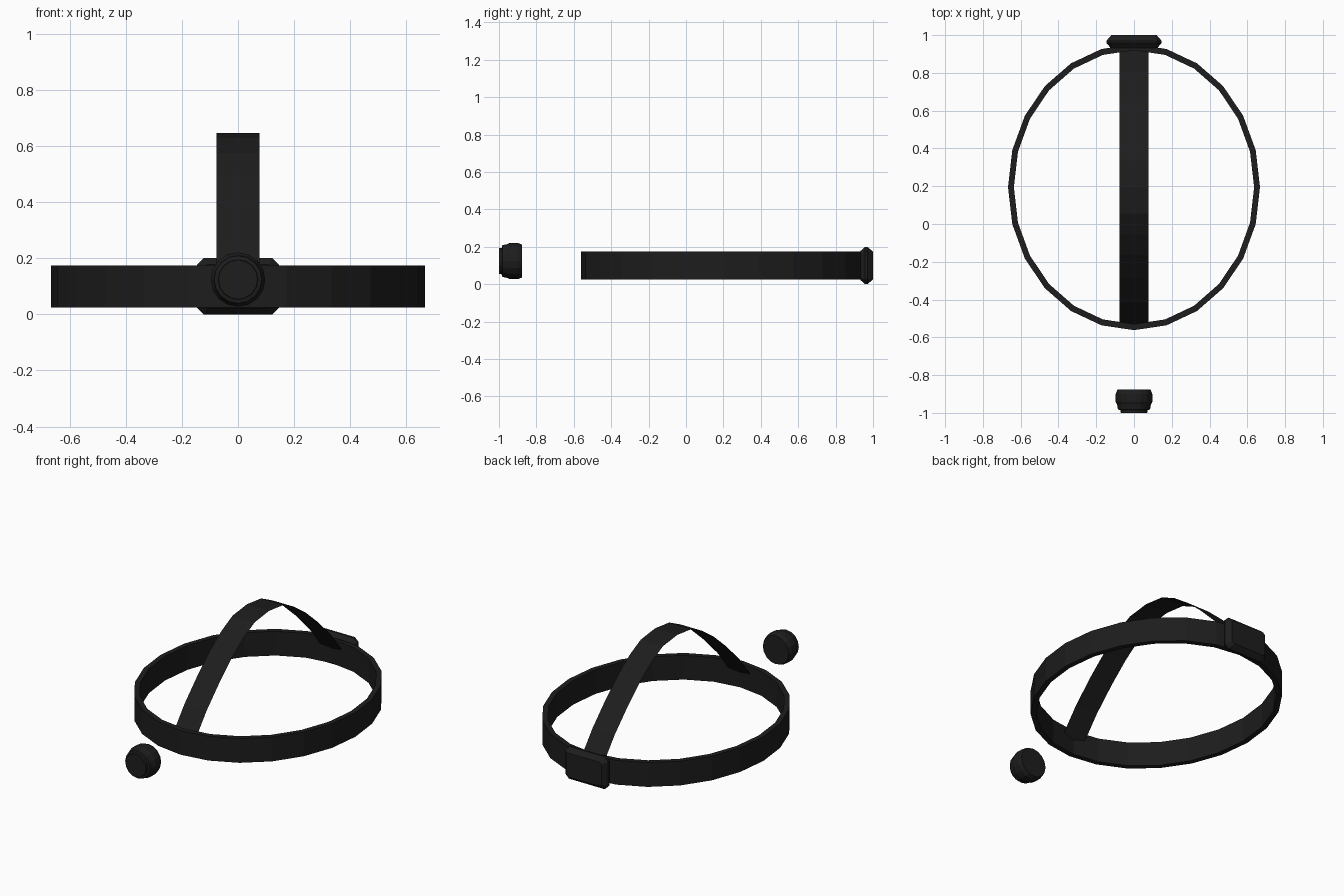
import bpy, bmesh, math

if "Cube" in bpy.data.objects:
    bpy.data.objects.remove(bpy.data.objects["Cube"])

black = bpy.data.materials.new("matte black")
black.diffuse_color = (0.0123, 0.0123, 0.0123, 1)
black.use_nodes = True
black.node_tree.nodes["Principled BSDF"].inputs["Base Color"].default_value = black.diffuse_color


def make_object(name, bm, fix_normals=True):
    if fix_normals:
        bmesh.ops.recalc_face_normals(bm, faces=bm.faces)
    mesh = bpy.data.meshes.new(name)
    bm.to_mesh(mesh)
    bm.free()
    mesh.materials.append(black)
    obj = bpy.data.objects.new(name, mesh)
    bpy.context.collection.objects.link(obj)
    return obj


def loft(name, loops, wrap=False):
    """Skin closed loops of points; cap the ends, or join last to first."""
    bm = bmesh.new()
    rings = [[bm.verts.new(p) for p in loop] for loop in loops]
    pairs = list(zip(rings, rings[1:]))
    if wrap:
        pairs.append((rings[-1], rings[0]))
    else:
        bm.faces.new(rings[0])
        bm.faces.new(rings[-1])
    n = len(rings[0])
    for a, b in pairs:
        for i in range(n):
            j = (i + 1) % n
            bm.faces.new((a[i], a[j], b[j], b[i]))
    return make_object(name, bm)


def ellipse(rx, ry, cy, z, n=24):
    return [(rx * math.sin(2 * math.pi * i / n),
             cy + ry * math.cos(2 * math.pi * i / n), z) for i in range(n)]


# Head band: thin 24-sided oval hoop
CY = 0.195
OUT, INN = (0.667, 0.757, CY), (0.636, 0.725, CY)
loft("head_band", [ellipse(*OUT, 0.025), ellipse(*OUT, 0.175),
                   ellipse(*INN, 0.175), ellipse(*INN, 0.025)], wrap=True)

# Top strap: single-sheet arch, mirrored about the band centre (distance, z)
half = [(0.728, 0.115), (0.61, 0.262), (0.48, 0.392), (0.36, 0.497),
        (0.25, 0.575), (0.14, 0.629)]
arch = ([(CY - d, z) for d, z in half] + [(CY, 0.646)]
        + [(CY + d, z) for d, z in reversed(half)])
bm = bmesh.new()
rows = [[bm.verts.new((x, y, z)) for x in (-0.076, 0.076)] for y, z in arch]
for a, b in zip(rows, rows[1:]):
    bm.faces.new((a[0], a[1], b[1], b[0]))
make_object("top_strap", bm, fix_normals=False)


# Rear buckle: chamfered box tapering towards front and back
def octagon(y, inset, cut=0.024):
    w, h = 0.146 - inset, 0.1 - inset
    pts = [(w, h - cut), (w - cut, h), (cut - w, h), (-w, h - cut),
           (-w, cut - h), (cut - w, -h), (w - cut, -h), (w, cut - h)]
    return [(x, y, 0.1 + z) for x, z in pts]


loft("rear_buckle", [octagon(0.933, 0.022, 0.014), octagon(0.958, 0),
                     octagon(0.970, 0), octagon(1.0, 0.026, 0.012)])

# Front knob: stepped round piece floating ahead of the band (radius, y)
knob = [(0.070, -1.0), (0.071, -0.985), (0.085, -0.982), (0.090, -0.955),
        (0.097, -0.942), (0.097, -0.900), (0.088, -0.877)]
N = 16
loft("front_knob", [[(r * math.cos(2 * math.pi * i / N), y,
                      0.124 + r * math.sin(2 * math.pi * i / N))
                     for i in range(N)] for r, y in knob])
